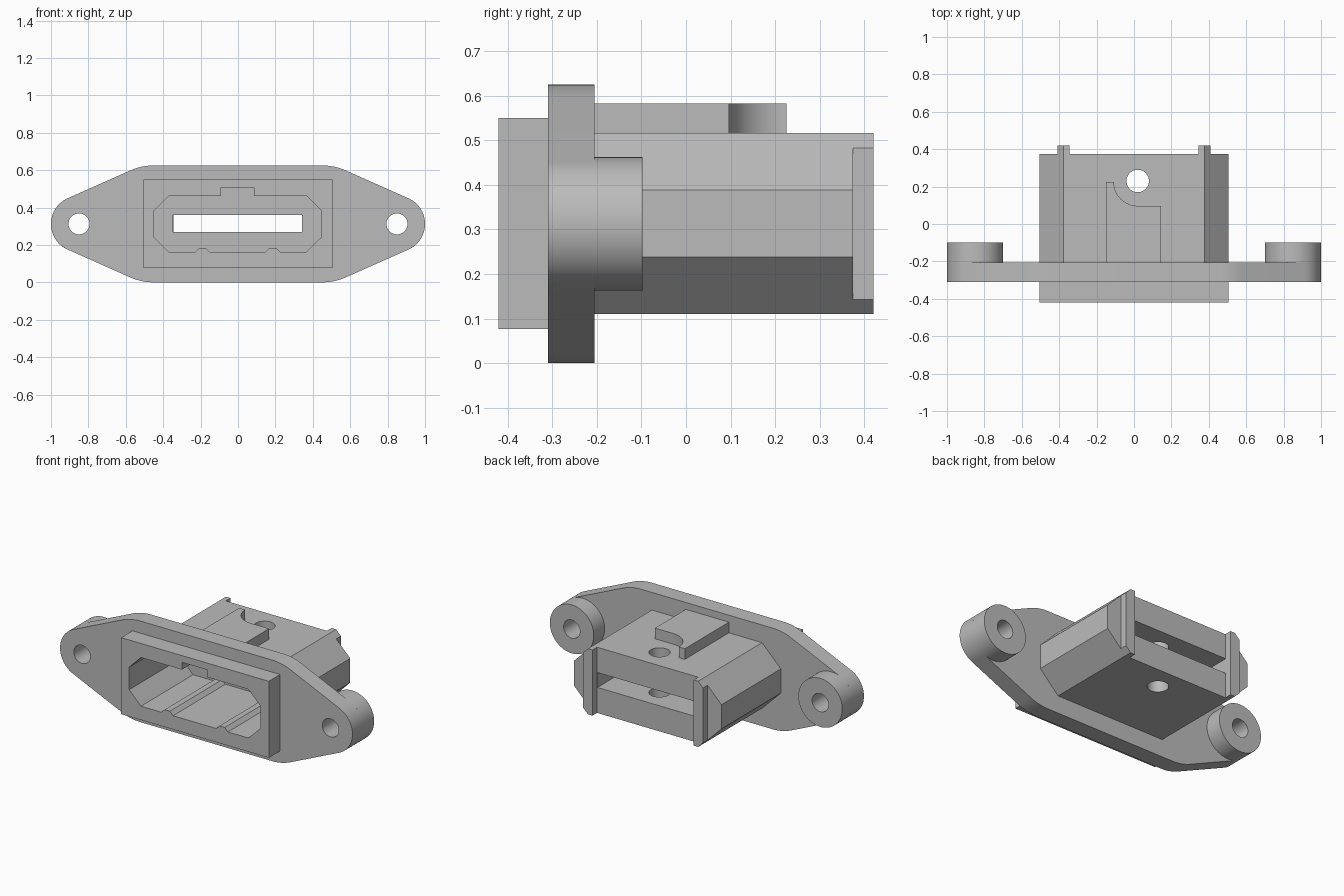
import bpy, bmesh
from math import sin, cos, pi, asin, radians

if "Cube" in bpy.data.objects:
    bpy.data.objects.remove(bpy.data.objects["Cube"])

grey = bpy.data.materials.new("plastic_grey")
grey.use_nodes = True
COLOUR = (0.5, 0.5, 0.5, 1)
grey.diffuse_color = COLOUR
grey.node_tree.nodes["Principled BSDF"].inputs["Base Color"].default_value = COLOUR

MID = 0.3125      # height of the centre line
EAR_X = 0.85      # screw centres
EAR_R = 0.15


def arc(cx, cy, r, a0, a1, n):
    return [(cx + r * cos(a0 + (a1 - a0) * i / n),
             cy + r * sin(a0 + (a1 - a0) * i / n)) for i in range(n + 1)]


def circle(cx, cy, r, n=64):
    return arc(cx, cy, r, 0, 2 * pi, n)[:-1]


def rect(x0, x1, z0, z1):
    return [(x0, z0), (x1, z0), (x1, z1), (x0, z1)]


def prism(name, outline, lo, hi, axis="y"):
    """Extrude a closed outline along y (outline in x, z) or z (outline in x, y)."""
    bm = bmesh.new()
    place = (lambda a, b, t: (a, t, b)) if axis == "y" else (lambda a, b, t: (a, b, t))
    face = bm.faces.new([bm.verts.new(place(a, b, lo)) for a, b in outline])
    top = bmesh.ops.extrude_face_region(bm, geom=[face])["geom"]
    for v in top:
        if isinstance(v, bmesh.types.BMVert):
            v.co["xyz".index(axis)] = hi
    bmesh.ops.recalc_face_normals(bm, faces=bm.faces)
    mesh = bpy.data.meshes.new(name)
    bm.to_mesh(mesh)
    bm.free()
    mesh.materials.append(grey)
    obj = bpy.data.objects.new(name, mesh)
    bpy.context.collection.objects.link(obj)
    return obj


def activate(obj):
    bpy.ops.object.select_all(action="DESELECT")
    obj.select_set(True)
    bpy.context.view_layer.objects.active = obj


def cut(obj, *cutters):
    activate(obj)
    for c in cutters:
        mod = obj.modifiers.new("cut", "BOOLEAN")
        mod.operation = "DIFFERENCE"
        mod.solver = "EXACT"
        mod.object = c
        bpy.ops.object.modifier_apply(modifier=mod.name)


# Cutters: socket opening with key notch and floor ribs
socket = [(-0.37, 0.162)]
for x in (-0.19, 0.185):
    socket += [(x - 0.04, 0.162), (x - 0.018, 0.184), (x + 0.018, 0.184), (x + 0.04, 0.162)]
socket += [(0.365, 0.162), (0.447, 0.243), (0.447, 0.382), (0.365, 0.463),
           (0.085, 0.463), (0.085, 0.508), (-0.09, 0.508), (-0.09, 0.463),
           (-0.37, 0.463), (-0.45, 0.382), (-0.45, 0.243)]
socket_cut = prism("socket_cutter", socket, -0.6, 0.09)
slot_cut = prism("slot_cutter", rect(-0.348, 0.343, 0.268, 0.36), 0.0, 0.6)
pin_cut = prism("pin_hole_cutter", circle(0.02, 0.23, 0.06), -0.2, 0.8, "z")
screw_cuts = [prism("screw_cutter", circle(s * EAR_X, MID, 0.056), -0.6, 0.2)
              for s in (-1, 1)]

# Flange: hull of two wide arcs and two ear arcs
SHOULDER = 0.45
tilt = pi / 2 - asin((MID - EAR_R) / (EAR_X - SHOULDER))
right_half = (arc(SHOULDER, MID, MID, -pi / 2, -tilt, 12)
              + arc(EAR_X, MID, EAR_R, -tilt, tilt, 40)
              + arc(SHOULDER, MID, MID, tilt, pi / 2, 12))
flange = prism("flange", right_half + [(-x, 2 * MID - z) for x, z in right_half],
               -0.31, -0.205)
cut(flange, socket_cut, *screw_cuts)

# Screw bosses
bosses = []
for side, screw, name in ((-1, screw_cuts[0], "right_boss"), (1, screw_cuts[1], "left_boss")):
    boss = prism(name, circle(side * EAR_X, MID, EAR_R, 80), -0.205, -0.098)
    cut(boss, screw)
    bosses.append(boss)

# Front rim
rim = prism("front_rim", rect(-0.505, 0.505, 0.077, 0.55), -0.42, -0.31)
cut(rim, socket_cut)

# Chamfered rear body
half = [(0.377, 0.11), (0.505, 0.238), (0.505, 0.388), (0.377, 0.516)]
body = prism("rear_body", half + [(-x, z) for x, z in reversed(half)], -0.205, 0.375)
cut(body, socket_cut, slot_cut, pin_cut)

# End ridges at the back
for side, name in ((-1, "right_ridge"), (1, "left_ridge")):
    prism(name, [(side * x, z) for x, z in (
        (0.346, 0.11), (0.377, 0.11), (0.41, 0.143),
        (0.41, 0.483), (0.377, 0.516), (0.346, 0.516))], 0.375, 0.42)

# Key block on top, with a scooped corner around the pin hole
block = prism("key_block", [(0.145, -0.205), (-0.15, -0.205), (-0.15, 0.225)]
              + arc(0.02, 0.225, 0.128, pi, 1.5 * pi, 20) + [(0.145, 0.097)],
              0.516, 0.582, "z")

# Smooth the round walls, keep hard edges
for obj in [flange, body, block] + bosses:
    activate(obj)
    bpy.ops.object.shade_smooth_by_angle(angle=radians(20))

for c in [socket_cut, slot_cut, pin_cut] + screw_cuts:
    bpy.data.objects.remove(c)
